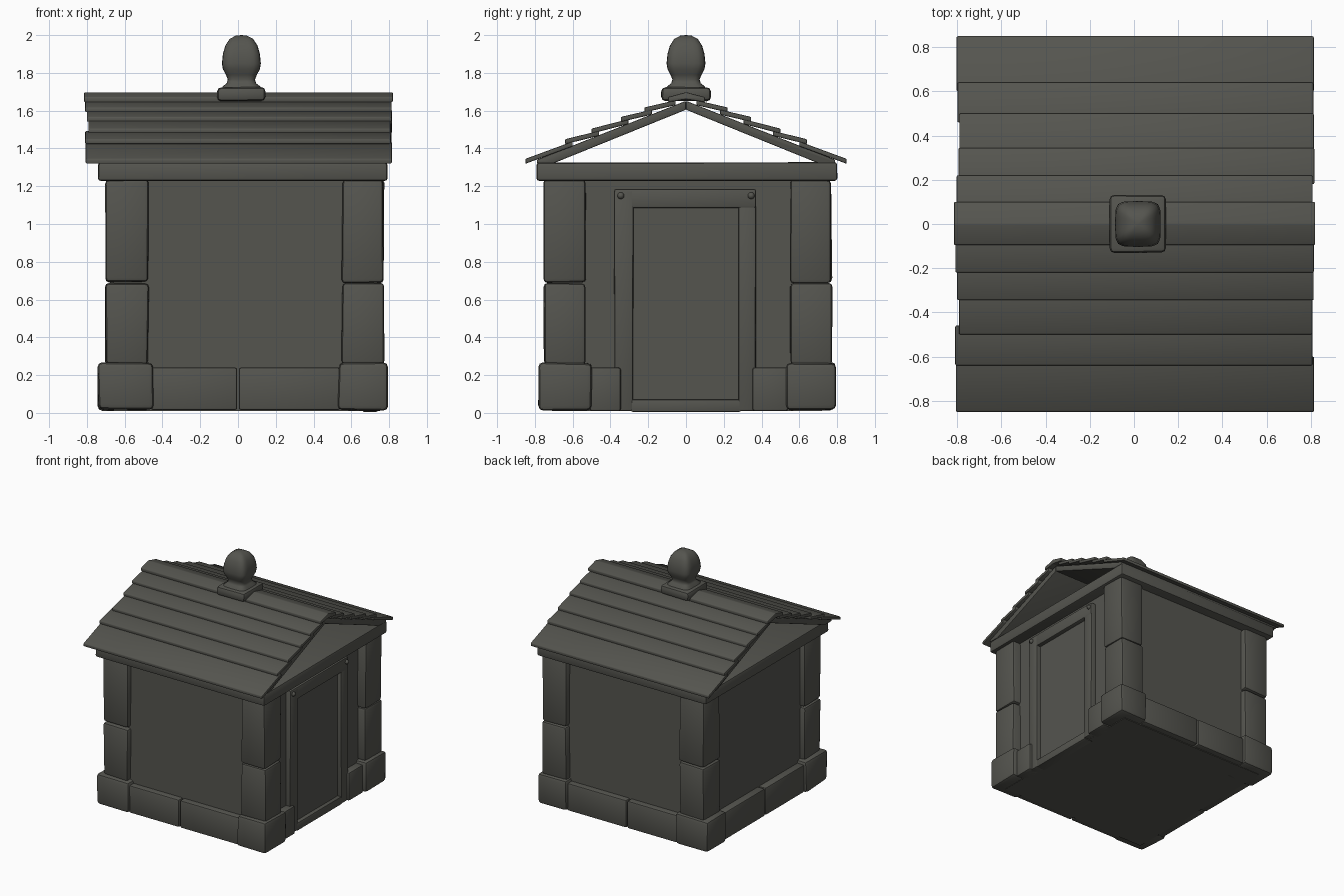
import bpy, bmesh, math, random
from mathutils import Vector

if "Cube" in bpy.data.objects:
    bpy.data.objects.remove(bpy.data.objects["Cube"])

random.seed(7)
stone = bpy.data.materials.new("dark_weathered_stone")
stone.diffuse_color = (0.09, 0.09, 0.078, 1)
stone.use_nodes = True
stone.node_tree.nodes["Principled BSDF"].inputs["Base Color"].default_value = stone.diffuse_color


def finish(name, bm, bevel=0.0, angle=40):
    """Bevel, shade and link a finished bmesh."""
    bmesh.ops.recalc_face_normals(bm, faces=bm.faces)
    if bevel:
        bmesh.ops.bevel(bm, geom=bm.edges[:], offset=bevel, segments=2,
                        profile=0.5, affect='EDGES', clamp_overlap=True)
    me = bpy.data.meshes.new(name)
    bm.to_mesh(me)
    bm.free()
    me.materials.append(stone)
    me.shade_smooth()
    me.set_sharp_from_angle(angle=math.radians(angle))
    ob = bpy.data.objects.new(name, me)
    bpy.context.collection.objects.link(ob)
    return ob


def block(name, x, y, z, bevel=0.012, wobble=0.0):
    """Box given by its (min, max) on each axis, with slightly uneven corners."""
    bm = bmesh.new()
    bmesh.ops.create_cube(bm, size=1)
    for v in bm.verts:
        v.co = Vector([(r[0] + r[1]) / 2 + c * (r[1] - r[0]) + random.uniform(-wobble, wobble)
                       for r, c in zip((x, y, z), v.co)])
    return finish(name, bm, bevel)


def prism(name, profile, x0, x1, bevel=0.006):
    """A y-z profile extruded along x."""
    bm = bmesh.new()
    a = [bm.verts.new((x0, y, z)) for y, z in profile]
    b = [bm.verts.new((x1, y, z)) for y, z in profile]
    n = len(profile)
    bm.faces.new(a)
    bm.faces.new(b[::-1])
    for i in range(n):
        bm.faces.new((a[i], b[i], b[(i + 1) % n], a[(i + 1) % n]))
    return finish(name, bm, bevel)


# Walls and the beam course on top
block("wall_core", (-0.66, 0.70), (-0.71, 0.72), (0.01, 1.26), 0)
block("beam_course", (-0.74, 0.79), (-0.79, 0.80), (1.23, 1.325), 0.014, 0.003)

# Corner pillars: a wide foot and two stacked stones each
for px, foot_x in (((-0.70, -0.475), (-0.74, -0.45)), ((0.55, 0.77), (0.53, 0.79))):
    for py, foot_y in (((-0.75, -0.53), (-0.78, -0.50)), ((0.55, 0.77), (0.53, 0.79))):
        block("pillar_foot", foot_x, foot_y, (0.015, 0.265), 0.025, 0.006)
        block("pillar_lower_stone", px, py, (0.255, 0.685), 0.02, 0.005)
        block("pillar_upper_stone", px, py, (0.69, 1.235), 0.02, 0.005)

# Plinth stones between the feet
for y in ((-0.76, -0.66), (0.67, 0.77)):
    block("plinth_stone", (-0.46, -0.004), y, (0.015, 0.24))
    block("plinth_stone", (0.004, 0.54), y, (0.015, 0.24))
for y in ((-0.51, -0.004), (0.004, 0.54)):
    block("plinth_stone", (-0.72, -0.62), y, (0.015, 0.24))
for y in ((-0.51, -0.345), (0.352, 0.54)):
    block("plinth_stone", (0.66, 0.76), y, (0.01, 0.24))

# Door with frame, sill and bolts on the +x side
block("door_panel", (0.66, 0.708), (-0.29, 0.29), (0.01, 1.10), 0)
for y in ((-0.38, -0.28), (0.28, 0.37)):
    block("door_jamb", (0.66, 0.74), y, (0.01, 1.18), 0.01, 0.003)
block("door_lintel", (0.66, 0.742), (-0.38, 0.37), (1.085, 1.185), 0.01)
block("door_sill", (0.66, 0.74), (-0.29, 0.29), (0.005, 0.07), 0.008)
for y in (-0.345, 0.345):
    bm = bmesh.new()
    bmesh.ops.create_uvsphere(bm, u_segments=12, v_segments=8, radius=0.018)
    bmesh.ops.translate(bm, verts=bm.verts, vec=(0.743, y, 1.15))
    finish("frame_bolt", bm)

# Roof: a sloping slab each side, overlapping boards and ridge boards
steps = [0.85, 0.64, 0.50, 0.345, 0.22, 0.095]
heights = [1.345] + [1.705 - 0.4 * y for y in steps[1:]]
t = 0.026
for s in (-1, 1):
    prism("roof_slab", [(s * y, z) for y, z in
                        ((0.0, 1.605), (0.70, 1.322), (0.79, 1.322), (0.79, 1.34), (0.0, 1.652))],
          -0.77, 0.79)
    for i in range(5):
        y0, z0 = steps[i], heights[i]
        y1, z1 = steps[i + 1] - 0.04, heights[i + 1] - t + 0.014
        prism("roof_board", [(s * y0, z0), (s * y1, z1), (s * y1, z1 - t), (s * y0, z0 - t)],
              -0.79 - random.uniform(0, 0.02), 0.805 + random.uniform(0, 0.012))
prism("ridge_cap", [(-0.095, 1.672), (0, 1.698), (0.10, 1.672),
                    (0.10, 1.645), (0, 1.66), (-0.095, 1.645)], -0.815, 0.82)

# Finial: stone base and a rounded-square bulb
block("finial_base", (-0.11, 0.145), (-0.13, 0.132), (1.65, 1.725), 0.022, 0.002)
profile = [(0.105, 1.70), (0.10, 1.728), (0.078, 1.745), (0.072, 1.765), (0.082, 1.79),
           (0.098, 1.82), (0.103, 1.85), (0.098, 1.90), (0.085, 1.945), (0.062, 1.98),
           (0.03, 1.997)]
bm = bmesh.new()
N = 32
rings = []
for r, z in profile:
    ring = []
    for k in range(N):
        c, s = math.cos(2 * math.pi * k / N), math.sin(2 * math.pi * k / N)
        f = r / (abs(c) ** 5 + abs(s) ** 5) ** 0.2
        ring.append(bm.verts.new((0.018 + c * f, s * f, z)))
    rings.append(ring)
for a, b in zip(rings, rings[1:]):
    for k in range(N):
        bm.faces.new((a[k], a[(k + 1) % N], b[(k + 1) % N], b[k]))
bm.faces.new(rings[0][::-1])
tip = bm.verts.new((0.018, 0, 2.0))
for k in range(N):
    bm.faces.new((rings[-1][k], rings[-1][(k + 1) % N], tip))
finish("finial_bulb", bm, 0, 60)
